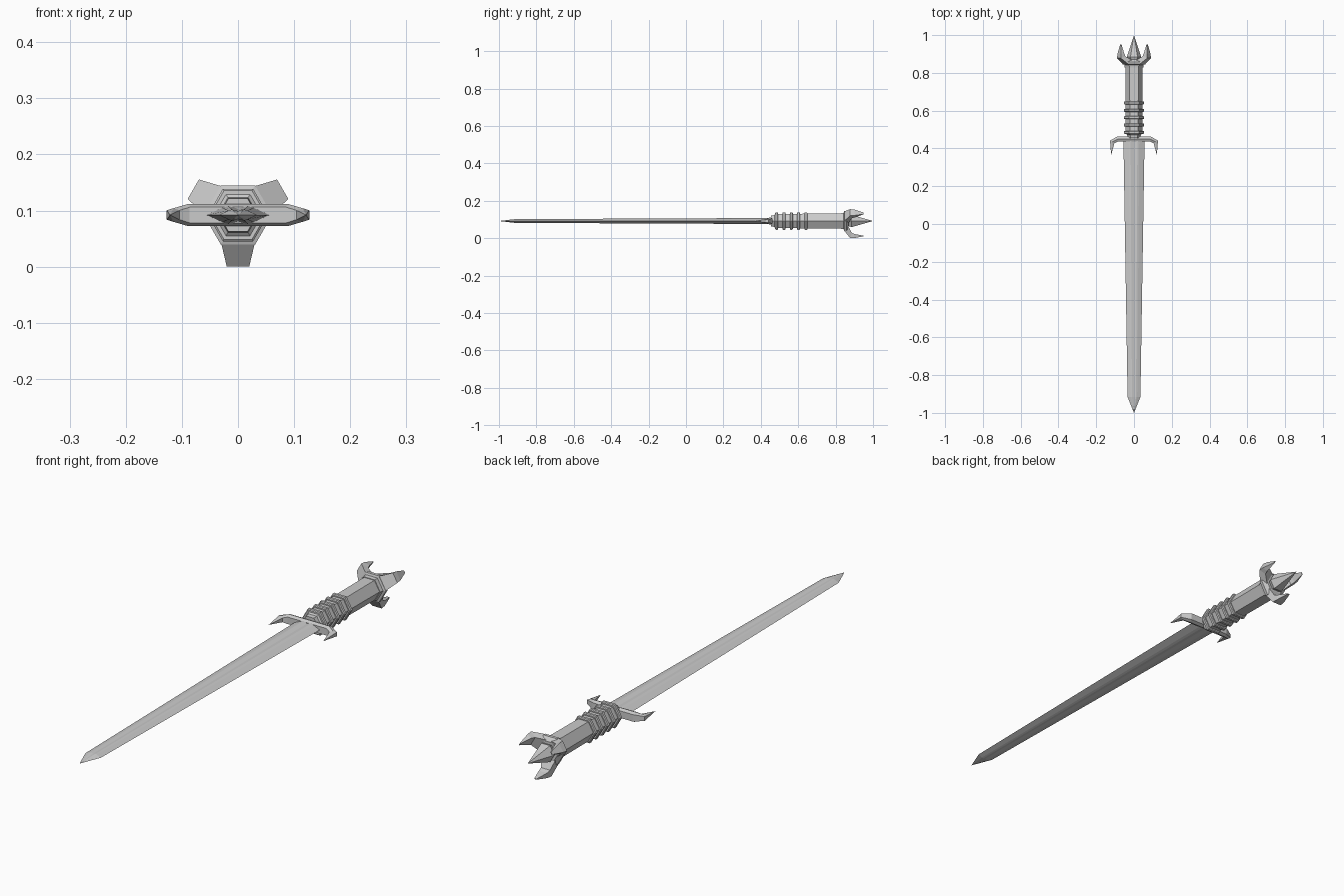
import bpy, bmesh
from math import sin, cos, radians

if "Cube" in bpy.data.objects:
    bpy.data.objects.remove(bpy.data.objects["Cube"])

ZC = 0.092  # height of the sword's long axis


def loft(name, sections):
    """Skin matching loops of points; one-point sections become tips."""
    bm = bmesh.new()
    loops = [[bm.verts.new(p) for p in s] for s in sections]
    for a, b in zip(loops, loops[1:]):
        n = max(len(a), len(b))
        for i in range(n):
            j = (i + 1) % n
            if len(a) == 1:
                bm.faces.new((a[0], b[i], b[j]))
            elif len(b) == 1:
                bm.faces.new((a[i], a[j], b[0]))
            else:
                bm.faces.new((a[i], a[j], b[j], b[i]))
    for end in (loops[0], loops[-1]):
        if len(end) > 2:
            bm.faces.new(end)
    bmesh.ops.recalc_face_normals(bm, faces=bm.faces)
    mesh = bpy.data.meshes.new(name)
    bm.to_mesh(mesh)
    bm.free()
    ob = bpy.data.objects.new(name, mesh)
    bpy.context.collection.objects.link(ob)
    return ob


def hexagon(y, r):
    if r == 0:
        return [(0, y, ZC)]
    return [(r * cos(radians(60 * i)), y, ZC + r * sin(radians(60 * i))) for i in range(6)]


def turned(name, profile):
    return loft(name, [hexagon(y, r) for y, r in profile])


# Blade: fullered cross-section, tapering to a point
def blade_section(y, w, t):
    half = [(-1, 0), (-0.5, 0.8), (-0.32, 1), (0, 0.72), (0.32, 1), (0.5, 0.8)]
    pts = half + [(-x, -z) for x, z in half]
    return [(x * w, y, ZC + z * t) for x, z in pts]


loft("blade", [blade_section(0.45, 0.056, 0.016),
               blade_section(-0.915, 0.034, 0.010),
               [(0, -1.0, ZC)]])


# Crossguard: bar whose ends hook towards the blade
def guard_half(s):
    # back (x, y), front (x, y), half height
    rows = [(0.09, 0.462, 0.086, 0.436, 0.020),
            (0.127, 0.442, 0.104, 0.428, 0.012)]
    out = []
    for xb, yb, xf, yf, h in rows:
        xm, ym = (xb + xf) / 2, (yb + yf) / 2
        k = 0.7 * h
        out.append([(s * xb, yb, ZC - k), (s * xb, yb, ZC + k), (s * xm, ym, ZC + h),
                    (s * xf, yf, ZC + k), (s * xf, yf, ZC - k), (s * xm, ym, ZC - h)])
    return out + [[(s * 0.121, 0.365, ZC)]]


loft("crossguard", guard_half(-1)[::-1] + guard_half(1))

# Grip: collar, ribbed core, plain hexagonal handle
turned("grip", [(0.455, 0.034), (0.472, 0.036), (0.478, 0.044), (0.835, 0.046)])
for i in range(5):
    y = 0.477 + i * 0.039
    turned(f"grip_ring_{i + 1}", [(y, 0.050), (y + 0.003, 0.054), (y + 0.013, 0.054), (y + 0.016, 0.050)])

# Pommel: flared collar and central spike
turned("pommel_collar", [(0.828, 0.049), (0.843, 0.051), (0.846, 0.061), (0.858, 0.061), (0.87, 0.044)])
turned("pommel_spike", [(0.86, 0.028), (0.885, 0.038), (1.0, 0)])

# Three claws on alternating flats of the pommel
for k, deg in enumerate((30, 150, 270)):
    c, s = cos(radians(deg)), sin(radians(deg))

    def place(r, y, t):
        return (r * c - t * s, y, ZC + r * s + t * c)

    rows = [(0.050, 0.845, 0.030, 0.868, 0.030),
            (0.092, 0.878, 0.064, 0.887, 0.020),
            (0.091, 0.900, 0.070, 0.903, 0.018),
            (0.082, 0.950, 0.079, 0.950, 0.005)]
    loft(f"pommel_claw_{k + 1}",
         [[place(ro, yo, -w), place(ro, yo, w), place(ri, yi, w), place(ri, yi, -w)]
          for ro, yo, ri, yi, w in rows])
